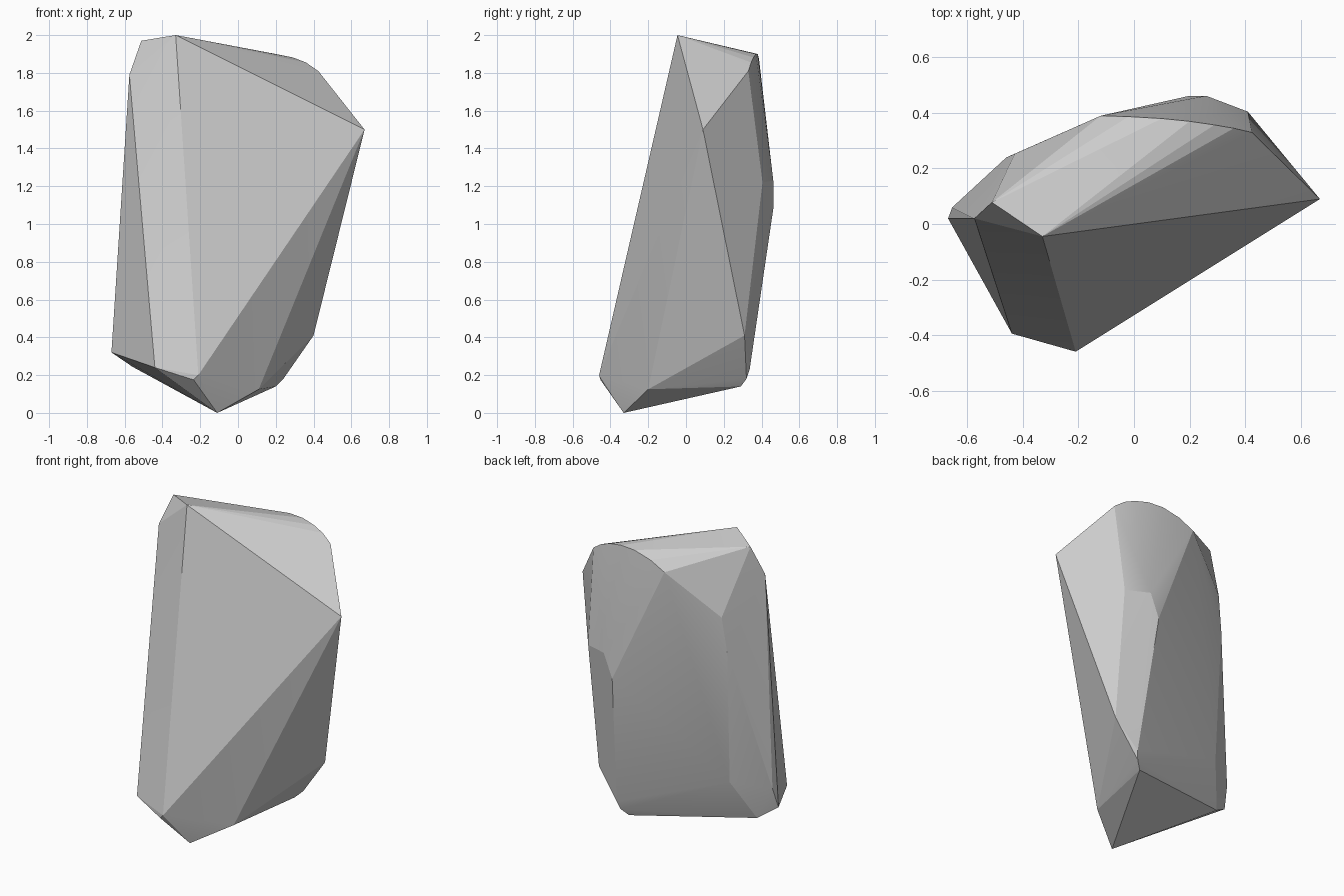
import bpy, bmesh

# Corner points of the faceted stone, grouped by region
front = [(-0.33, -0.045, 2.0), (0.67, 0.09, 1.5), (-0.21, -0.46, 0.20),
         (-0.235, -0.453, 0.175), (-0.44, -0.395, 0.24)]
base = [(-0.11, -0.33, 0.0), (0.11, -0.2, 0.125), (0.2, 0.29, 0.14),
        (0.24, 0.32, 0.18), (0.255, 0.337, 0.23), (0.4, 0.31, 0.41),
        (-0.56, 0.08, 0.245)]
left = [(-0.67, 0.02, 0.32), (-0.655, 0.06, 0.45), (-0.575, 0.02, 1.79),
        (-0.512, 0.078, 1.97), (-0.46, 0.24, 1.34), (-0.43, 0.253, 1.56),
        (-0.45, 0.2, 0.49)]
back = [(0.2, 0.462, 1.08), (0.26, 0.462, 1.23), (0.41, 0.405, 1.22)]
crown_arc = [(0.425, 0.33, 1.81), (0.36, 0.345, 1.855), (0.29, 0.357, 1.882),
             (0.2, 0.37, 1.9), (0.1, 0.38, 1.9), (-0.02, 0.387, 1.87),
             (-0.12, 0.39, 1.82)]

# Wrap the corners in a convex skin
bm = bmesh.new()
for p in front + base + left + back + crown_arc:
    bm.verts.new(p)
hull = bmesh.ops.convex_hull(bm, input=bm.verts)
loose = [v for v in bm.verts if not v.link_faces]
bmesh.ops.delete(bm, geom=loose, context='VERTS')
bmesh.ops.recalc_face_normals(bm, faces=bm.faces)

mesh = bpy.data.meshes.new("stone")
bm.to_mesh(mesh)
bm.free()
stone = bpy.data.objects.new("stone", mesh)
bpy.context.collection.objects.link(stone)

# Soften only the shallow creases
bpy.context.view_layer.objects.active = stone
stone.select_set(True)
bpy.ops.object.shade_smooth_by_angle(angle=0.2)
